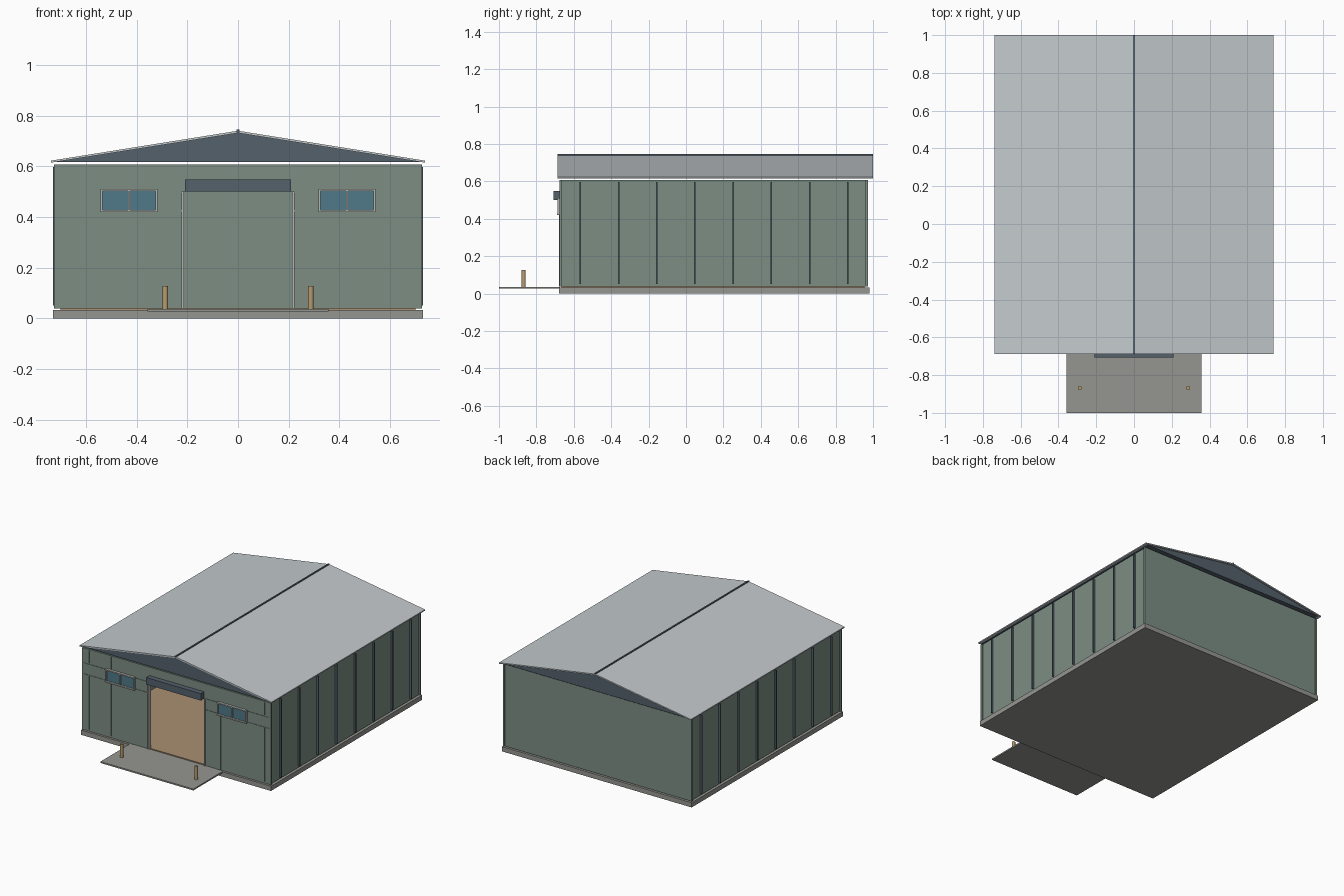
import bpy, bmesh
from mathutils import Vector

if "Cube" in bpy.data.objects:
    bpy.data.objects.remove(bpy.data.objects["Cube"])


def mat(name, r, g, b):
    m = bpy.data.materials.new(name)
    m.diffuse_color = (r, g, b, 1)
    m.use_nodes = True
    m.node_tree.nodes["Principled BSDF"].inputs["Base Color"].default_value = m.diffuse_color
    return m


GREEN = mat("green_cladding", 0.20, 0.27, 0.23)
SLATE = mat("slate_trim", 0.09, 0.12, 0.15)
ROOF = mat("roof_sheet", 0.55, 0.59, 0.61)
CONC = mat("concrete", 0.30, 0.30, 0.28)
TAN = mat("tan_floor", 0.40, 0.28, 0.17)
GLASS = mat("glass", 0.08, 0.19, 0.25)
FRAME = mat("pale_frame", 0.45, 0.47, 0.45)
POST = mat("bollard_paint", 0.48, 0.33, 0.16)


def make(name, bm, m):
    bmesh.ops.recalc_face_normals(bm, faces=bm.faces)
    me = bpy.data.meshes.new(name)
    bm.to_mesh(me)
    bm.free()
    me.materials.append(m)
    ob = bpy.data.objects.new(name, me)
    bpy.context.collection.objects.link(ob)
    return ob


def box(name, x, y, z, m):
    """Box from (min, max) ranges."""
    bm = bmesh.new()
    bmesh.ops.create_cube(bm, size=1)
    for v in bm.verts:
        v.co = Vector(((a[0] + a[1]) / 2 + c * (a[1] - a[0]))
                      for a, c in zip((x, y, z), v.co))
    return make(name, bm, m)


def pair(name, x, y, z, m):
    """Box on the right and its mirror on the left."""
    box(name + "_right", x, y, z, m)
    box(name + "_left", (-x[1], -x[0]), y, z, m)


def extrude_y(name, profile, y, m):
    """Closed x-z profile extruded along y."""
    bm = bmesh.new()
    f = bm.faces.new([bm.verts.new((px, y[0], pz)) for px, pz in profile])
    r = bmesh.ops.extrude_face_region(bm, geom=[f])
    bmesh.ops.translate(bm, vec=(0, y[1] - y[0], 0),
                        verts=[g for g in r["geom"] if isinstance(g, bmesh.types.BMVert)])
    return make(name, bm, m)


# Foundation, interior floor, entrance apron
box("foundation", (-0.73, 0.73), (-0.68, 0.98), (0, 0.033), CONC)
box("floor", (-0.70, 0.70), (-0.665, 0.955), (0.033, 0.04), TAN)
box("apron", (-0.357, 0.357), (-1.0, -0.675), (0.026, 0.036), CONC)

# Side and back walls
Z0, Z1 = 0.038, 0.606
pair("side_wall", (0.70, 0.717), (-0.67, 0.97), (Z0, Z1), GREEN)
box("back_wall", (-0.717, 0.717), (0.955, 0.972), (Z0, Z1), GREEN)

# Front wall panels around the window openings
cols = (0.217, 0.323, 0.537, 0.715)
rows = (Z0, 0.424, 0.503, Z1)
for i in range(3):
    for j in range(3):
        if (i, j) != (1, 1):
            pair(f"front_panel_{i}_{j}", cols[i:i + 2], (-0.672, -0.655), rows[j:j + 2], GREEN)
box("door_header", (-0.217, 0.217), (-0.672, -0.655), (0.5, Z1), GREEN)

# Corner posts and wall ribs
for n, y in (("front", -0.67), ("back", 0.967)):
    pair(n + "_corner_post", (0.712, 0.726), (y - 0.007, y + 0.007), (Z0, Z1), GREEN)
for k in range(8):
    y = -0.565 + k * 0.2043
    pair(f"side_rib_{k}", (0.715, 0.73), (y - 0.004, y + 0.004), (0.05, 0.597), SLATE)
for k, x in enumerate((0.505, 0.675)):
    for n, z in (("low", (0.05, 0.42)), ("high", (0.512, 0.597))):
        pair(f"front_rib_{k}_{n}", (x - 0.002, x + 0.002), (-0.675, -0.67), z, GREEN)
for k, z in enumerate((0.424, 0.5)):
    pair(f"girt_{k}_outer", (0.537, 0.715), (-0.675, -0.67), (z - 0.003, z + 0.003), GREEN)
    pair(f"girt_{k}_inner", (0.222, 0.323), (-0.675, -0.67), (z - 0.003, z + 0.003), GREEN)
pair("window_side_strip", (0.324, 0.338), (-0.676, -0.67), (Z0, 0.42), GREEN)

# Windows
pair("window_glass", (0.323, 0.537), (-0.676, -0.665), (0.424, 0.503), GLASS)
for n, z in (("sill", 0.423), ("head", 0.506)):
    pair("window_" + n, (0.317, 0.543), (-0.689, -0.67), (z - 0.004, z + 0.004), FRAME)
for n, x in (("inner_jamb", 0.321), ("mullion", 0.430), ("outer_jamb", 0.539)):
    pair("window_" + n, (x - 0.004, x + 0.004), (-0.686, -0.67), (0.423, 0.506), FRAME)

# Doorway frame and roller housing
pair("door_jamb", (0.214, 0.222), (-0.68, -0.652), (Z0, 0.5), FRAME)
box("roller_housing", (-0.21, 0.21), (-0.708, -0.67), (0.5, 0.548), SLATE)

# Roof: gable prism, two thin sheets, ridge cap
extrude_y("gable_prism", [(-0.725, 0.617), (0.725, 0.617), (0, 0.732)], (-0.68, 0.99), SLATE)
for n, s in (("right", 1), ("left", -1)):
    extrude_y("roof_sheet_" + n,
              [(0, 0.731), (s * 0.738, 0.614), (s * 0.738, 0.622), (0, 0.74)],
              (-0.687, 1.0), ROOF)
box("ridge_cap", (-0.005, 0.005), (-0.688, 1.0), (0.734, 0.745), SLATE)

# Bollards
for n, x in (("right", 0.287), ("left", -0.287)):
    bm = bmesh.new()
    bmesh.ops.create_cone(bm, cap_ends=True, segments=16, radius1=0.011, radius2=0.011, depth=0.093)
    bmesh.ops.translate(bm, vec=(x, -0.868, 0.0805), verts=bm.verts)
    ob = make("bollard_" + n, bm, POST)
    for p in ob.data.polygons:
        p.use_smooth = len(p.vertices) == 4
